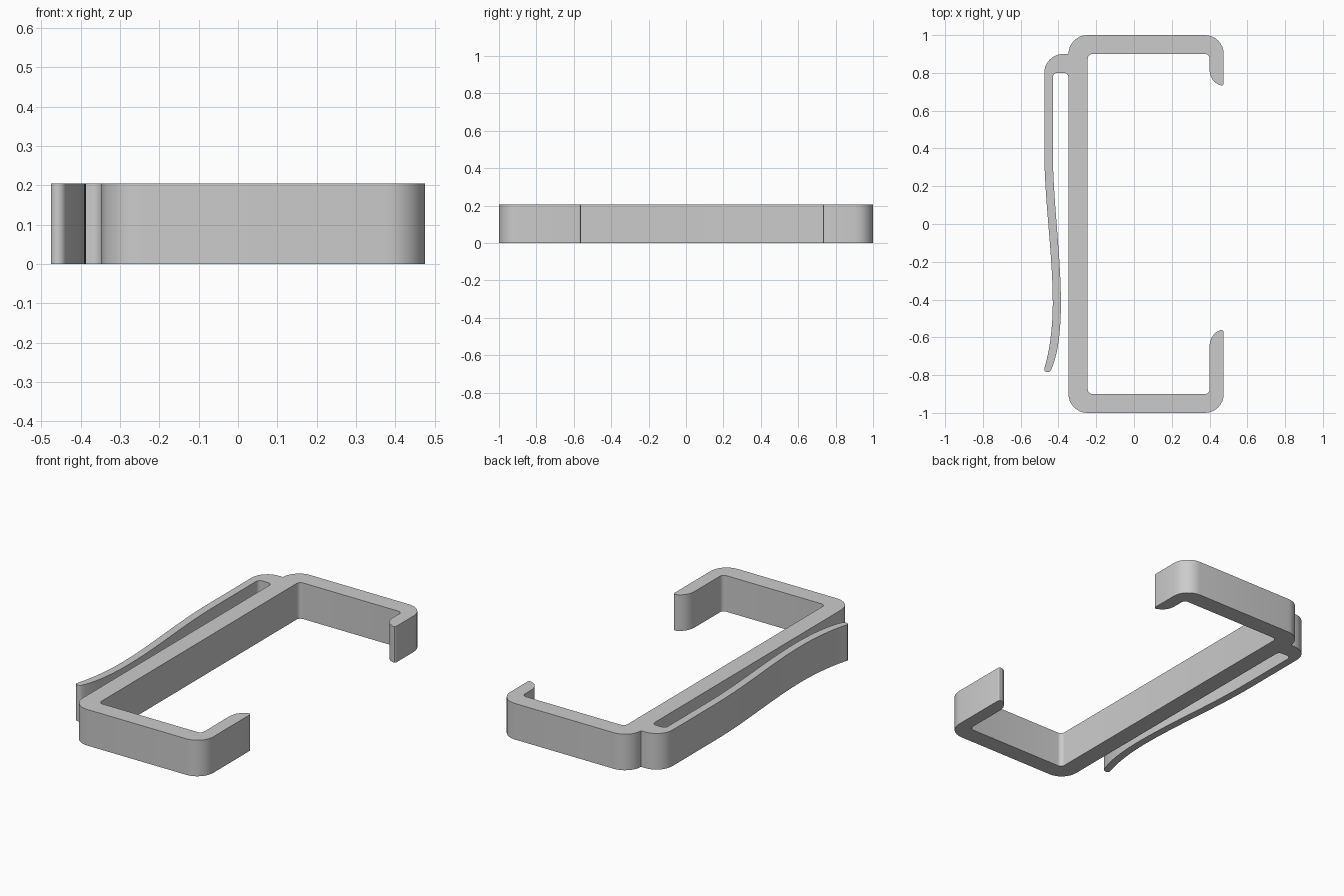
import bpy
import bmesh
import math
from mathutils import Vector
from mathutils.geometry import interpolate_bezier

if "Cube" in bpy.data.objects:
    bpy.data.objects.remove(bpy.data.objects["Cube"])

HEIGHT = 0.205
OUT, IN = 0.1, 0.025           # outer and inner corner radii
LEFT, RIGHT = -0.347, 0.475    # outer faces of the frame
WALL_L, WALL_R = -0.245, 0.4   # inner faces of the frame
ARM, ARM_IN = -0.475, -0.43    # faces of the spring arm

grey = bpy.data.materials.new("plain grey")
grey.use_nodes = True
colour = (0.6, 0.6, 0.6, 1)
grey.diffuse_color = colour
grey.node_tree.nodes["Principled BSDF"].inputs["Base Color"].default_value = colour


def corner(x, y, radius, sx, sy, vertical_first):
    """Rounded square corner; (sx, sy) points from the corner to the arc centre."""
    pts = []
    for i in range(9):
        a = math.pi / 2 * i / 8
        c, s = (math.cos(a), math.sin(a)) if vertical_first else (math.sin(a), math.cos(a))
        pts.append((x + sx * radius * (1 - c), y + sy * radius * (1 - s)))
    return pts


def bezier(*pts, steps=16):
    return [tuple(p[:2]) for p in interpolate_bezier(*[Vector((*p, 0)) for p in pts], steps)]


outline = []
# Lower bar and its hooked lip
outline += corner(LEFT, -1, OUT, 1, 1, True)
outline += corner(RIGHT, -1, OUT, -1, 1, False)
outline += bezier((RIGHT, -0.575), (RIGHT, -0.565), (0.468, -0.558), (0.455, -0.562), steps=5)
outline += bezier((0.447, -0.566), (0.42, -0.58), (WALL_R, -0.61), (WALL_R, -0.65), steps=10)
# Inside of the frame
outline += corner(WALL_R, -0.9, IN, -1, 1, True)
outline += corner(WALL_L, -0.9, IN, 1, 1, False)
outline += corner(WALL_L, 0.9, IN, 1, -1, True)
outline += corner(WALL_R, 0.9, IN, -1, -1, False)
# Upper hooked lip and upper bar
outline += bezier((WALL_R, 0.82), (WALL_R, 0.78), (0.42, 0.75), (0.447, 0.739), steps=10)
outline += bezier((0.455, 0.735), (0.468, 0.73), (RIGHT, 0.735), (RIGHT, 0.748), steps=5)
outline += corner(RIGHT, 1, OUT, -1, -1, True)
outline += corner(LEFT, 1, OUT, 1, -1, False)
# Shoulder and outer side of the spring arm
outline += corner(ARM, 0.9, OUT, 1, -1, False)
outline += bezier((ARM, 0.4), (ARM, 0.12), (-0.43, -0.15), (-0.43, -0.42))
outline += bezier((-0.43, -0.42), (-0.43, -0.58), (-0.455, -0.7), (ARM, -0.765))[1:]
# Rounded tip and inner side of the spring arm
outline += bezier((ARM, -0.765), (-0.48, -0.785), (-0.45, -0.793), (-0.44, -0.775), steps=7)[1:]
outline += bezier((-0.44, -0.775), (-0.405, -0.7), (-0.387, -0.58), (-0.387, -0.42))[1:]
outline += bezier((-0.387, -0.42), (-0.387, -0.15), (ARM_IN, 0.12), (ARM_IN, 0.4))[1:]
# Slot between the arm and the frame
outline += corner(ARM_IN, 0.8, IN, 1, -1, True)
outline += corner(LEFT, 0.8, IN, -1, -1, False)

# Extrude the outline into the clip
bm = bmesh.new()
base = bm.faces.new([bm.verts.new((x, y, 0)) for x, y in outline])
top = bmesh.ops.extrude_face_region(bm, geom=[base], use_keep_orig=True)["geom"]
bmesh.ops.translate(bm, vec=(0, 0, HEIGHT),
                    verts=[v for v in top if isinstance(v, bmesh.types.BMVert)])
bmesh.ops.recalc_face_normals(bm, faces=bm.faces)
bmesh.ops.triangulate(bm, faces=[f for f in bm.faces if len(f.verts) > 4])
mesh = bpy.data.meshes.new("spring_clip")
bm.to_mesh(mesh)
bm.free()
mesh.materials.append(grey)
clip = bpy.data.objects.new("spring_clip", mesh)
bpy.context.collection.objects.link(clip)

bpy.ops.object.select_all(action="DESELECT")
clip.select_set(True)
bpy.context.view_layer.objects.active = clip
bpy.ops.object.shade_smooth_by_angle(angle=math.radians(30))
